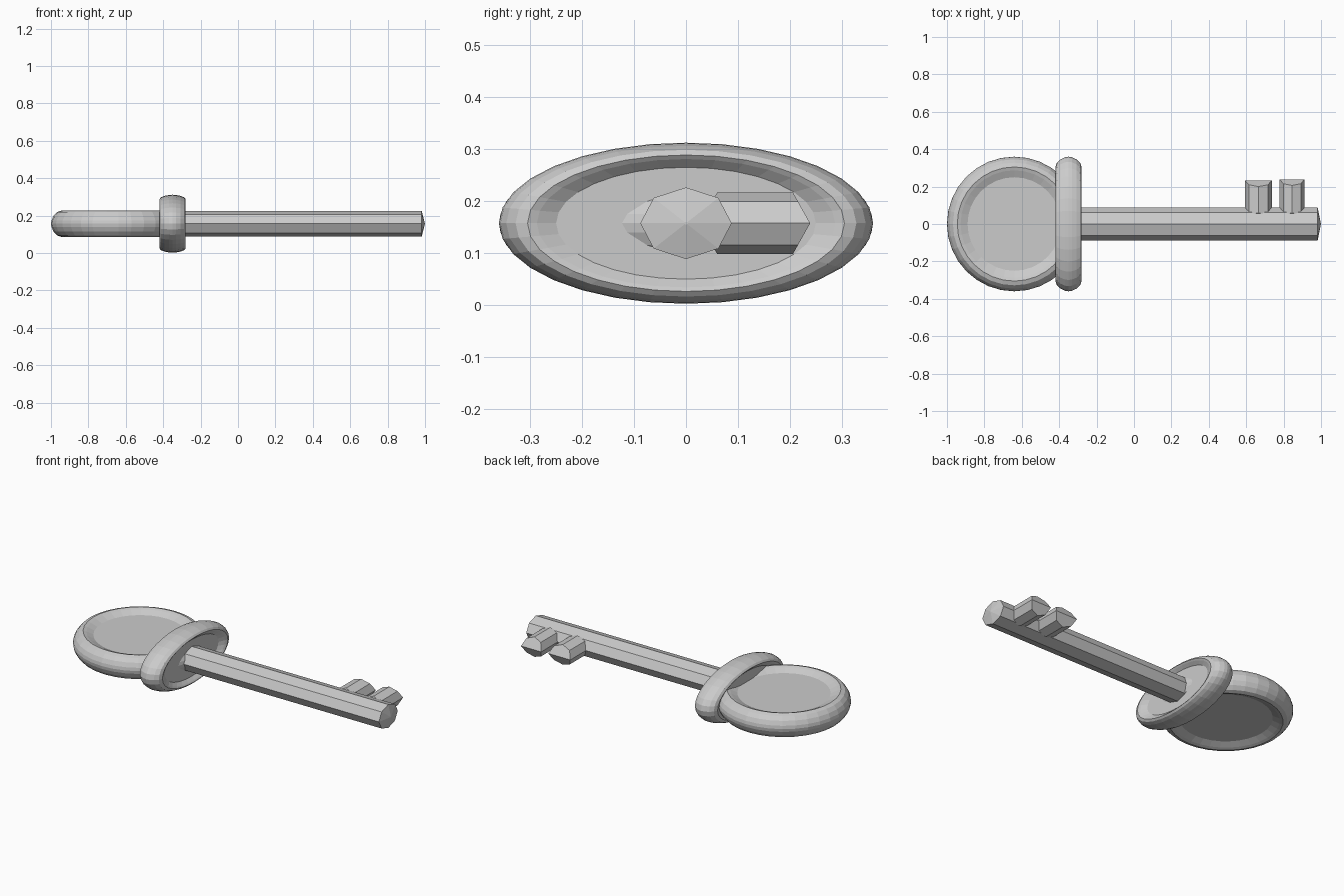
import bpy, bmesh, math

if "Cube" in bpy.data.objects:
    bpy.data.objects.remove(bpy.data.objects["Cube"])

ZC = 0.157  # height of the key's centre plane


def make_object(name, verts, faces):
    mesh = bpy.data.meshes.new(name)
    mesh.from_pydata(verts, [], faces)
    bm = bmesh.new()
    bm.from_mesh(mesh)
    bmesh.ops.recalc_face_normals(bm, faces=bm.faces)
    bm.to_mesh(mesh)
    bm.free()
    obj = bpy.data.objects.new(name, mesh)
    bpy.context.collection.objects.link(obj)
    return obj


def skin(name, rings):
    """Join equal closed rings; single end points become fan caps."""
    n = len(rings[0])
    verts = [v for r in rings for v in r]
    faces = []
    for k in range(len(rings) - 1):
        for i in range(n):
            j = (i + 1) % n
            faces.append((k*n + i, k*n + j, (k+1)*n + j, (k+1)*n + i))
    last = (len(rings) - 1) * n
    faces += [tuple(range(n)), tuple(range(last, last + n))]
    return make_object(name, verts, faces)


def dished_disc(name, segments=32):
    # half profile (radius, height), mirrored below
    half = [(0.25, 0.047), (0.287, 0.064), (0.305, 0.07), (0.328, 0.062),
            (0.346, 0.042), (0.357, 0.018)]
    profile = half + [(0.36, 0)] + [(r, -h) for r, h in reversed(half)]
    rings = []
    for r, h in profile:
        rings.append([(r * math.cos(2*math.pi*i/segments),
                       r * math.sin(2*math.pi*i/segments), h)
                      for i in range(segments)])
    return skin(name, rings)


# Round bow
bow = dished_disc("bow")
bow.location = (-0.64, 0, ZC)

# Oval collar: same disc turned upright and squashed in height
collar = dished_disc("collar")
collar.rotation_euler = (0, math.pi / 2, 0)
collar.scale = (0.155 / 0.36, 1, 1)
collar.location = (-0.35, 0, ZC)

# Eight-sided shaft with a shallow pointed tip
octagon = [(math.cos(math.pi*i/4), math.sin(math.pi*i/4)) for i in range(8)]


def shaft_ring(x, s):
    return [(x, 0.088 * s * c, ZC + 0.069 * s * d) for c, d in octagon]


skin("shaft", [shaft_ring(-0.39, 1), shaft_ring(0.982, 1), shaft_ring(0.999, 0.04)])


# Eight-sided teeth with ridged ends
def tooth(name, x, half_width, reach):
    def ring(y, slope):
        return [(x + half_width * c, y + slope * abs(d), ZC + 0.059 * d)
                for c, d in octagon]
    obj = skin(name, [ring(0.025, 0.035), ring(reach, -0.033)])
    # split the end caps along the middle ridge
    bm = bmesh.new()
    bm.from_mesh(obj.data)
    bm.verts.ensure_lookup_table()
    for a, b in ((0, 4), (8, 12)):
        bmesh.ops.connect_verts(bm, verts=[bm.verts[a], bm.verts[b]])
        bm.verts.ensure_lookup_table()
    bm.to_mesh(obj.data)
    bm.free()


tooth("inner_tooth", 0.665, 0.072, 0.233)
tooth("outer_tooth", 0.845, 0.066, 0.239)
